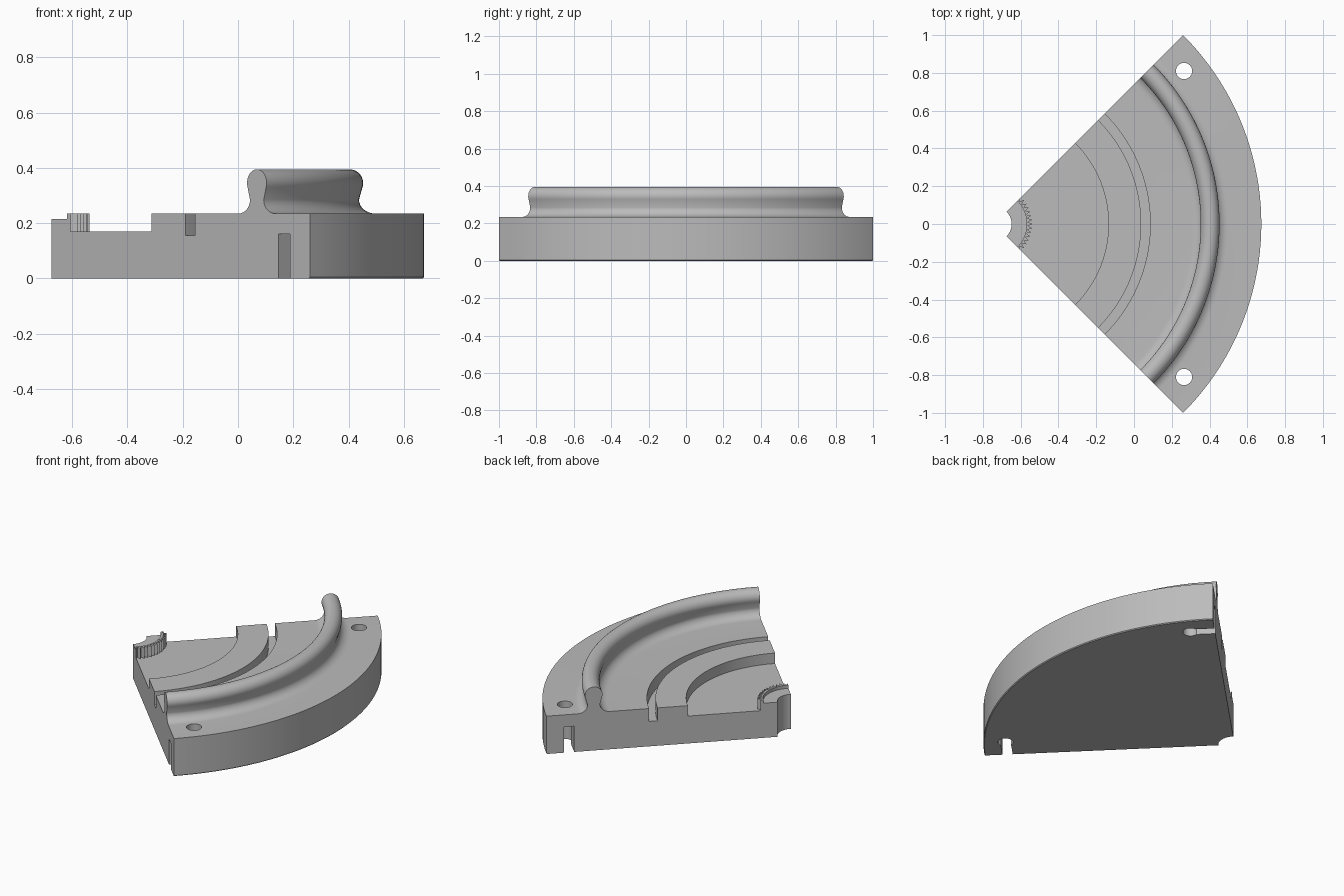
import bpy, bmesh, math
from mathutils import Matrix, Vector

cube = bpy.data.objects.get("Cube")
if cube:
    bpy.data.objects.remove(cube, do_unlink=True)

APEX = -0.74              # x of the common arc centre
HALF = math.pi / 4        # half of the sector angle
TOP = 0.235               # main deck height
STEPS = 72

grey = bpy.data.materials.new("plain grey")
grey.use_nodes = True
grey.diffuse_color = (0.5, 0.5, 0.5, 1)
grey.node_tree.nodes["Principled BSDF"].inputs["Base Color"].default_value = (0.5, 0.5, 0.5, 1)


def make(name, bm):
    bmesh.ops.recalc_face_normals(bm, faces=bm.faces[:])
    mesh = bpy.data.meshes.new(name)
    bm.to_mesh(mesh)
    bm.free()
    mesh.materials.append(grey)
    ob = bpy.data.objects.new(name, mesh)
    bpy.context.collection.objects.link(ob)
    return ob


def polar(r, a, z):
    return Vector((APEX + r * math.cos(a), r * math.sin(a), z))


def sweep(name, profile):
    """Sweep a closed (radius, height) profile through the sector."""
    bm = bmesh.new()
    rings = []
    for i in range(STEPS + 1):
        a = -HALF + 2 * HALF * i / STEPS
        rings.append([bm.verts.new(polar(r, a, z)) for r, z in profile])
    n = len(profile)
    for p, q in zip(rings, rings[1:]):
        for k in range(n):
            bm.faces.new((p[k], p[(k + 1) % n], q[(k + 1) % n], q[k]))
    bm.faces.new(rings[0])
    bm.faces.new(rings[-1])
    return make(name, bm)


def arc(r, z, radius_r, radius_z, start, end, count):
    """Points on an elliptic arc, angles in degrees."""
    out = []
    for i in range(count + 1):
        t = math.radians(start + (end - start) * i / count)
        out.append((r + radius_r * math.cos(t), z + radius_z * math.sin(t)))
    return out


# Base cross-section: hub, pocket, groove, then the bulbous rail
rail = arc(1.05, 0.285, 0.058, 0.05, -90, 0, 8)
rail += arc(1.143, 0.345, 0.05, 0.05, 200, -20, 24)
rail += arc(1.236, 0.285, 0.058, 0.05, 180, 270, 8)
profile = [(0.092, 0), (0.092, 0.215), (0.172, 0.215), (0.172, 0.17),
           (0.605, 0.17), (0.605, TOP), (0.778, TOP), (0.778, 0.155),
           (0.826, 0.155), (0.826, TOP)]
profile += rail
profile += [(1.414, TOP), (1.414, 0.005), (1.409, 0)]
base = sweep("sector_base", profile)


def cut(cutter):
    cutter.hide_render = True
    mod = base.modifiers.new("cut", 'BOOLEAN')
    mod.operation = 'DIFFERENCE'
    mod.solver = 'EXACT'
    mod.object = cutter
    bpy.context.view_layer.objects.active = base
    bpy.ops.object.modifier_apply(modifier=mod.name)
    bpy.data.objects.remove(cutter, do_unlink=True)


# Bolt holes, each joined to its side face by a slot open at the bottom
for side in (-1, 1):
    hole = Vector((0.265, side * 0.81, 0))
    bm = bmesh.new()
    bmesh.ops.create_cone(bm, cap_ends=True, segments=40, radius1=0.043,
                          radius2=0.043, depth=1, matrix=Matrix.Translation(hole))
    cut(make("hole_cutter", bm))
    bm = bmesh.new()
    place = (Matrix.Translation(hole) @ Matrix.Rotation(side * HALF, 4, 'Z')
             @ Matrix.Translation((0, side * 0.1, 0.06))
             @ Matrix.Diagonal((0.058, 0.2, 0.2, 1)))
    bmesh.ops.create_cube(bm, size=1, matrix=place)
    cut(make("slot_cutter", bm))

# Toothed rim on the hub
TEETH = 14
outline = [(0.178 if i % 2 else 0.203, -HALF + HALF * i / TEETH)
           for i in range(2 * TEETH + 1)]
outline[0] = (0.19, -HALF)
outline[-1] = (0.19, HALF)
bm = bmesh.new()
columns = []
for r, a in outline:
    columns.append([bm.verts.new(polar(*p)) for p in
                    ((0.172, a, 0.17), (r, a, 0.17), (r, a, TOP), (0.172, a, TOP))])
for p, q in zip(columns, columns[1:]):
    for k in range(4):
        bm.faces.new((p[k], p[(k + 1) % 4], q[(k + 1) % 4], q[k]))
bm.faces.new(columns[0])
bm.faces.new(columns[-1])
make("toothed_rim", bm)

# Smooth the swept surfaces, keep the machined edges sharp
bpy.ops.object.select_all(action='DESELECT')
base.select_set(True)
bpy.context.view_layer.objects.active = base
bpy.ops.object.shade_smooth_by_angle(angle=math.radians(30))
